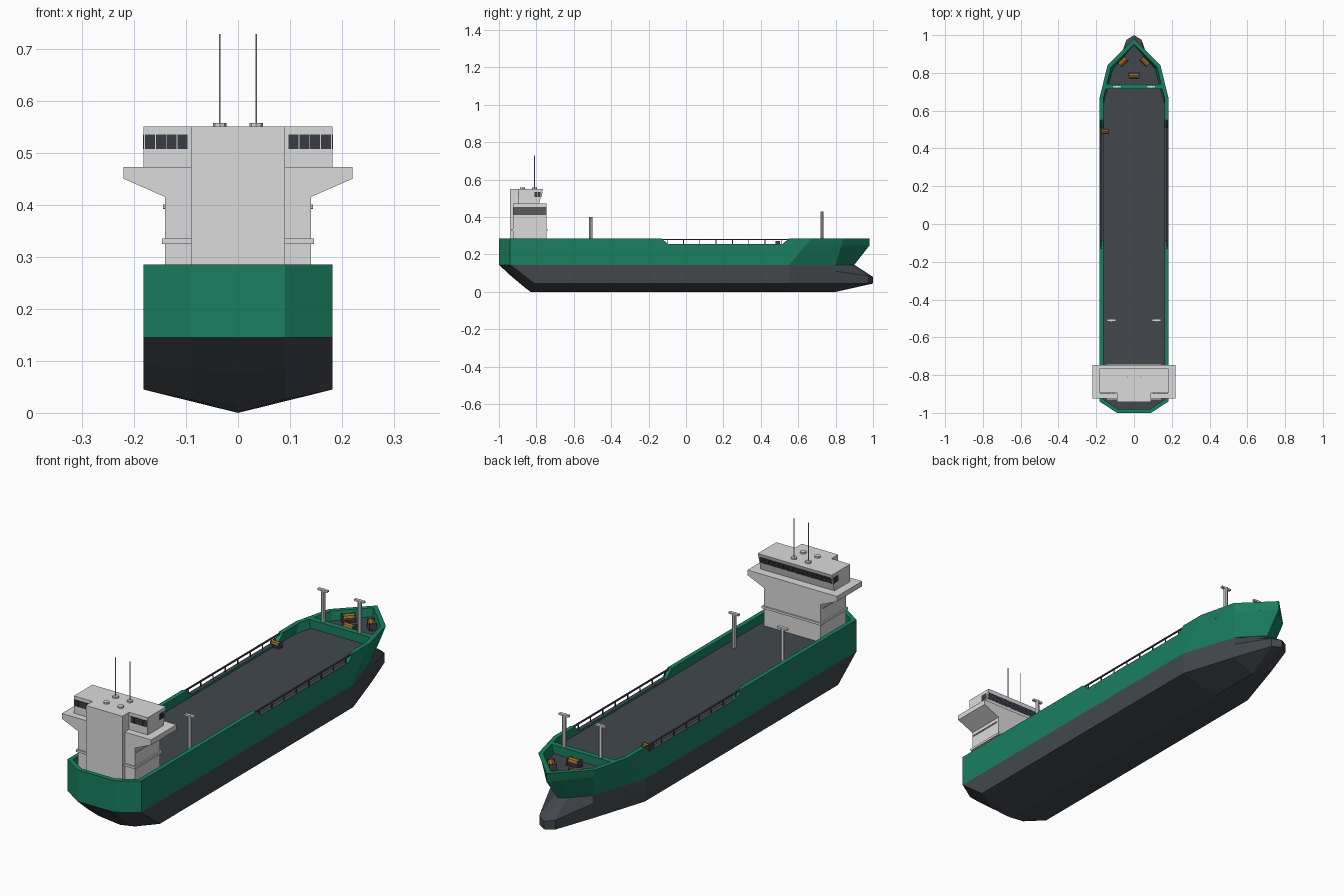
import bpy, bmesh, math
from mathutils import Vector, Matrix

if "Cube" in bpy.data.objects:
    bpy.data.objects.remove(bpy.data.objects["Cube"])


def material(name, rgb):
    m = bpy.data.materials.new(name)
    m.diffuse_color = (*rgb, 1)
    m.use_nodes = True
    m.node_tree.nodes["Principled BSDF"].inputs["Base Color"].default_value = m.diffuse_color
    return m


GREEN = material("hull green", (0.010, 0.212, 0.118))
DARK = material("dark grey", (0.054, 0.064, 0.075))
LIGHT = material("light grey", (0.71, 0.71, 0.71))
BROWN = material("winch orange", (0.36, 0.15, 0.028))
GLASS = material("window dark", (0.040, 0.048, 0.056))


def finish(name, bm, *mats):
    bmesh.ops.recalc_face_normals(bm, faces=bm.faces)
    me = bpy.data.meshes.new(name)
    bm.to_mesh(me)
    bm.free()
    for m in mats:
        me.materials.append(m)
    ob = bpy.data.objects.new(name, me)
    bpy.context.collection.objects.link(ob)
    return ob


def add_box(bm, lo, hi, rot=None):
    lo, hi = Vector(lo), Vector(hi)
    mat = Matrix.Translation((lo + hi) / 2) @ (rot or Matrix()) @ Matrix.Diagonal((*(hi - lo), 1))
    return bmesh.ops.create_cube(bm, size=1, matrix=mat)["verts"]


def box(name, lo, hi, mat):
    bm = bmesh.new()
    add_box(bm, lo, hi)
    return finish(name, bm, mat)


def add_cyl(bm, base, r, h, seg=8, rot=None):
    mat = Matrix.Translation(base) @ (rot or Matrix()) @ Matrix.Translation((0, 0, h / 2))
    bmesh.ops.create_cone(bm, cap_ends=True, segments=seg, radius1=r, radius2=r, depth=h, matrix=mat)


def prism(name, pts, offset, mat):
    bm = bmesh.new()
    f = bm.faces.new([bm.verts.new(p) for p in pts])
    ext = bmesh.ops.extrude_face_region(bm, geom=[f], use_keep_orig=True)["geom"]
    bmesh.ops.translate(bm, verts=[v for v in ext if isinstance(v, bmesh.types.BMVert)], vec=offset)
    return finish(name, bm, mat)


# Hull: half outlines (stern centre to bow tip) lofted from deck to keel
D, W, B = 0.247, 0.145, 0.182   # deck height, waterline height, half beam
LEVELS = [
    [(0, -1, D), (.09, -1, D), (B, -.94, D), (B, .638, D), (.13, .83, D), (.05, .922, D), (0, .98, D)],
    [(0, -1, W), (.09, -1, W), (B, -.94, W), (B, .55, W), (.10, .80, W), (.03, .875, W), (0, .90, W)],
    [(0, -.93, .08), (.09, -.93, .085), (B, -.875, .095), (B, .55, .10), (.102, .80, .11),
     (.04, .975, .086), (0, 1, .08)],
    [(0, -.855, .018), (.09, -.855, .026), (B, -.81, .045), (B, .55, .045), (.102, .80, .045),
     (.04, .975, .045), (0, 1, .045)],
    [(0, y, 0) for y in (-.83, -.83, -.81, .55, .8, .8, .8)],
]


def mirrored(half):
    return half + [(-x, y, z) for x, y, z in half[-2:0:-1]]


bm = bmesh.new()
rings = [[bm.verts.new(p) for p in mirrored(lv)] for lv in LEVELS]
n = len(rings[0])
for a, b in zip(rings, rings[1:]):
    for i in range(n):
        bm.faces.new((a[i], a[(i + 1) % n], b[(i + 1) % n], b[i]))
deck = bm.faces.new(rings[0])
for f in bm.faces:
    above = f.calc_center_median().z > W
    f.material_index = 0 if above and f is not deck else 1
bmesh.ops.remove_doubles(bm, verts=bm.verts, dist=1e-5)
bmesh.ops.dissolve_degenerate(bm, edges=bm.edges, dist=1e-5)
finish("hull", bm, GREEN, DARK)


# Bulwarks: thick walls round stern and bow, open amidships
def inset(path, t):
    out = []
    for i, p in enumerate(path):
        dirs = [(path[j + 1] - path[j]).normalized() for j in (i - 1, i) if 0 <= j < len(path) - 1]
        norms = [Vector((-d.y, d.x)) for d in dirs]
        m = sum(norms, Vector((0, 0))).normalized()
        out.append(p + m * t / max(m.dot(norms[0]), .3))
    return out


def bulwark(name, low, high):
    """Half paths run from the notch to the centre line, then get mirrored."""
    def full(half):
        return [Vector(p) for p in half] + [Vector((-x, y)) for x, y in half[::-1] if x > 0]
    low, high = full(low), full(high)
    if high[0].y < 0:
        low.reverse()
        high.reverse()
    loops = [(low, D), (high, .285), (inset(high, .02), .285), (inset(low, .02), D)]
    bm = bmesh.new()
    vs = [[bm.verts.new((p.x, p.y, z)) for p in path] for path, z in loops]
    for k in range(3):
        a, b = vs[k], vs[k + 1]
        for i in range(len(a) - 1):
            bm.faces.new((a[i], a[i + 1], b[i + 1], b[i]))
    for e in (0, -1):
        bm.faces.new([v[e] for v in vs])
    finish(name, bm, GREEN)


bulwark("stern_bulwark", [(B, -.085), (B, -.94), (.09, -1)], [(B, -.13), (B, -.94), (.09, -1)])
bulwark("bow_bulwark", [(B, .505), (B, .638), (.13, .83), (0, .98)],
        [(B, .55), (B, .67), (.14, .84), (0, .98)])
box("breakwater", (-.157, .714, D), (.157, .740, .285), GREEN)

# Low sill along the open notch: green outside, dark on top
bm = bmesh.new()
for s in (-1, 1):
    add_box(bm, (s * .172 - .01, -.09, D), (s * .172 + .01, .51, .256))
bm.normal_update()
for f in bm.faces:
    f.material_index = 1 if f.normal.z > .5 else 0
finish("notch_sills", bm, GREEN, DARK)

# Side rails across the open notch
bm = bmesh.new()
for s in (-1, 1):
    x = s * .175
    add_box(bm, (x - .003, -.125, .277), (x + .003, .545, .283))
    for i in range(8):
        y = -.10 + i * .087
        add_box(bm, (x - .002, y - .002, D), (x + .002, y + .002, .28))
finish("side_rails", bm, DARK)

# Deck masts with crossbars
bm = bmesh.new()
for x, y, top in ((.12, -.51, .40), (.09, .727, .43)):
    for s in (-1, 1):
        add_cyl(bm, (s * x, y, D), .009, top - D)
        add_box(bm, (s * x - .024, y - .006, top - .008), (s * x + .024, y + .006, top))
finish("deck_masts", bm, LIGHT)


# Mooring winches: drum between dark end plates
def winch(x, y, angle, size=1.0):
    for name, mat in (("winch_drum", BROWN), ("winch_frame", DARK)):
        bm = bmesh.new()
        if mat is BROWN:
            add_cyl(bm, (-.022, 0, .017), .015, .044, 8, Matrix.Rotation(math.pi / 2, 4, 'Y'))
        else:
            add_box(bm, (-.03, -.018, 0), (.03, .018, .005))
            for s in (-1, 1):
                add_box(bm, (s * .025 - .003, -.016, 0), (s * .025 + .003, .016, .03))
        ob = finish(name, bm, mat)
        ob.location = (x, y, D)
        ob.rotation_euler.z = angle
        ob.scale = (size,) * 3


winch(0, .785, 0)
winch(-.058, .86, math.radians(45))
winch(.058, .86, math.radians(-45))
winch(-.155, .49, 0, .8)

# Accommodation house with flared bridge wings
half = [(.14, D), (.14, .415), (.22, .45), (.22, .473)]
prism("house_and_wings", [(x, -.925, z) for x, z in half] + [(-x, -.925, z) for x, z in half[::-1]],
      (0, .178, 0), LIGHT)
box("house_band", (-.146, -.932, .325), (.146, -.741, .335), LIGHT)
box("funnel_casing", (-.09, -.942, D), (.09, -.85, .55), LIGHT)
bm = bmesh.new()
for s in (-1, 1):
    add_box(bm, (s * .141 - .003, -.92, .393), (s * .141 + .003, -.76, .398))
finish("side_handrails", bm, LIGHT)

# Bridge with forward-leaning front
prism("bridge", [(-B, -.895, .473), (-B, -.785, .473), (-B, -.765, .55), (-B, -.895, .55)],
      (2 * B, 0, 0), LIGHT)

# Bridge windows: front row, corner sides and rear panes
bm = bmesh.new()
lean = Matrix.Rotation(-math.atan2(.02, .077), 4, 'X')
for i in range(15):
    x = (i - 7) * .0236
    add_box(bm, (x - .0108, -.7755, .507), (x + .0108, -.7705, .535), lean)
for s in (-1, 1):
    for y in (-.803, -.786):
        add_box(bm, (s * B - .001, y - .0075, .507), (s * B + .001, y + .0075, .535))
    for i in range(4):
        x = s * (.107 + i * .0207)
        add_box(bm, (x - .0096, -.897, .507), (x + .0096, -.893, .535))
finish("bridge_windows", bm, GLASS)

# Roof aerials and round bases
bm = bmesh.new()
for s in (-1, 1):
    for y in (-.81, -.875):
        add_cyl(bm, (s * .035, y, .549), .013, .008)
    add_cyl(bm, (s * .035, -.81, .55), .002, .178, 6)
finish("roof_aerials", bm, LIGHT)
